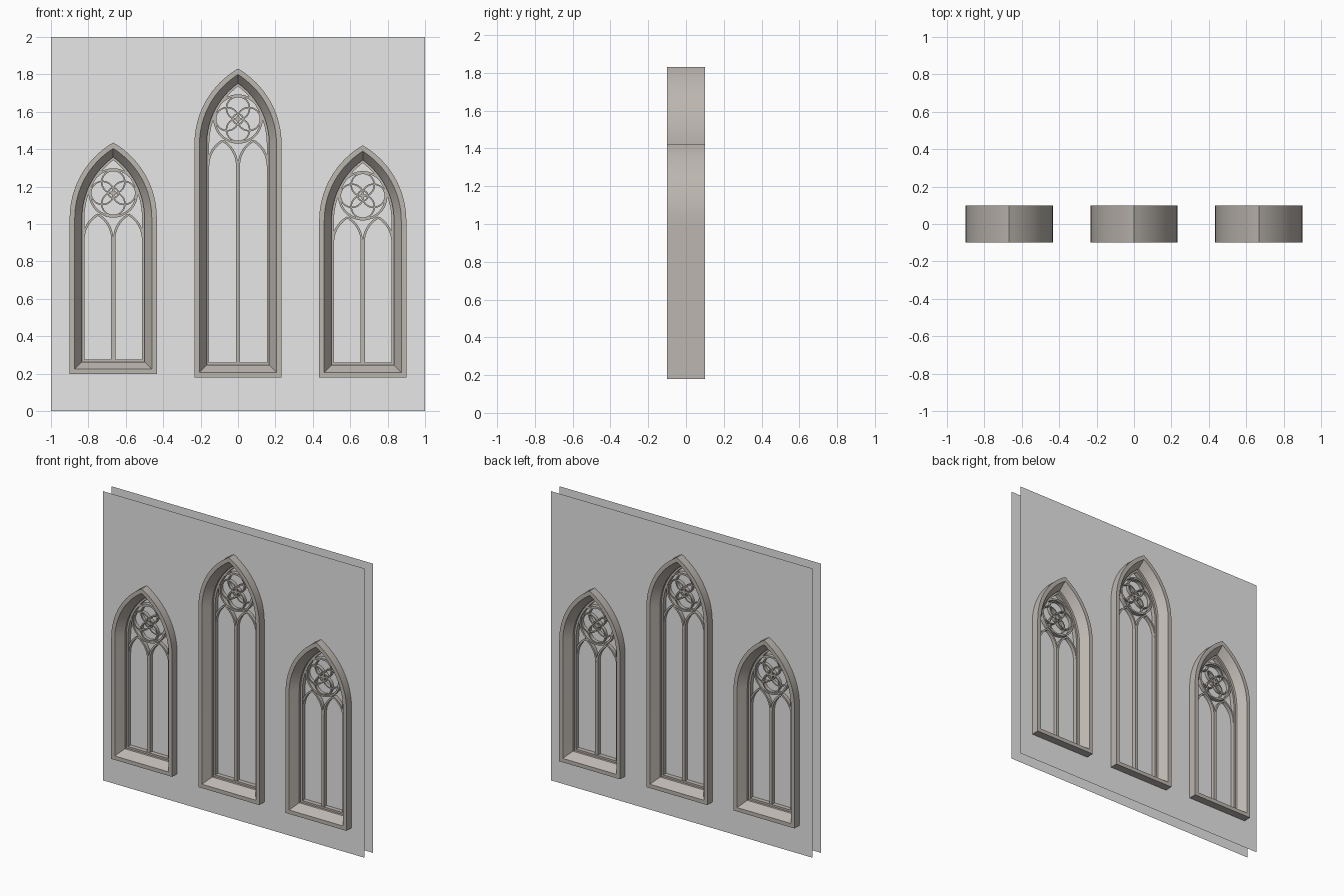
import bpy, bmesh, math
from mathutils import Vector

if "Cube" in bpy.data.objects:
    bpy.data.objects.remove(bpy.data.objects["Cube"])

W, R = 0.233, 0.466          # half width and radius of the pointed arch
HALF_GAP = 0.045             # the two wall sheets sit at +-this depth


def material(name, rgb):
    m = bpy.data.materials.new(name)
    m.diffuse_color = (*rgb, 1)
    m.use_nodes = True
    m.node_tree.nodes["Principled BSDF"].inputs["Base Color"].default_value = m.diffuse_color
    return m


WALL = material("wall_grey", (0.80, 0.80, 0.80))
STONE = material("warm_stone", (0.50, 0.465, 0.43))


def finish(bm, name, mat, smooth=True):
    me = bpy.data.meshes.new(name)
    bm.to_mesh(me)
    bm.free()
    ob = bpy.data.objects.new(name, me)
    bpy.context.collection.objects.link(ob)
    me.materials.append(mat)
    if smooth:
        bpy.ops.object.select_all(action='DESELECT')
        ob.select_set(True)
        bpy.context.view_layer.objects.active = ob
        bpy.ops.object.shade_smooth_by_angle(angle=math.radians(30))
    return ob


def outline(cx, bottom, spring, o, n=16):
    """Pointed-arch outline, moved inwards by o, as (x, z) points."""
    r, c = R - o, R - W
    top = math.acos(c / r)
    right = [(r * math.cos(top * i / n) - c, spring + r * math.sin(top * i / n))
             for i in range(n + 1)]
    pts = [(W - o, bottom + o)] + right
    pts += [(-x, z) for x, z in reversed(pts) if x > 1e-5]
    return [(cx + x, z) for x, z in pts]


def skin(bm, rings, closed=True):
    """Join a row of closed cross-sections with quads."""
    vs = [[bm.verts.new(p) for p in ring] for ring in rings]
    n, m = len(vs), len(vs[0])
    for i in range(n if closed else n - 1):
        a, b = vs[i], vs[(i + 1) % n]
        for j in range(m):
            k = (j + 1) % m
            bm.faces.new((a[j], a[k], b[k], b[j]))
    if not closed:
        bm.faces.new(vs[0])
        bm.faces.new(vs[-1])


def frame(bm, win, section):
    """Sweep a section of (inset, depth) points around the window outline."""
    loops = [[(x, y, z) for x, z in outline(*win, o)] for o, y in section]
    skin(bm, loops)


def bar(bm, path, width, depth, closed=False):
    """Flat stone bar along an (x, z) path."""
    p = [Vector(q) for q in path]
    n, rings = len(p), []
    for i in range(n):
        if closed:
            t = p[(i + 1) % n] - p[i - 1]
        else:
            t = p[min(i + 1, n - 1)] - p[max(i - 1, 0)]
        t.normalize()
        s = Vector((-t.y, t.x)) * width / 2
        a, b = p[i] + s, p[i] - s
        rings.append([(a.x, -depth, a.y), (b.x, -depth, b.y),
                      (b.x, depth, b.y), (a.x, depth, a.y)])
    skin(bm, rings, closed)


def circle(cx, cz, r, n=40):
    return [(cx + r * math.cos(2 * math.pi * i / n), cz + r * math.sin(2 * math.pi * i / n))
            for i in range(n)]


def flat_fill(loops, y):
    """Flat sheet bounded by the first loop, with the others as holes."""
    bm = bmesh.new()
    for lp in loops:
        vs = [bm.verts.new((x, y, z)) for x, z in lp]
        for i in range(len(vs)):
            bm.edges.new((vs[i - 1], vs[i]))
    bmesh.ops.triangle_fill(bm, edges=bm.edges[:], use_beauty=True, use_dissolve=False)
    for f in bm.faces:
        f.normal_update()
        if f.normal.y * (1 if y > 0 else -1) < 0:
            f.normal_flip()
    return bm


def build_window(label, win):
    cx, bottom, spring = win

    # outer frame: flat face, splay and inner reveal, same front and back
    bm = bmesh.new()
    half = [(0, -0.1), (0.027, -0.1), (0.066, -0.045)]
    frame(bm, win, half + [(o, -y) for o, y in reversed(half)])
    bmesh.ops.recalc_face_normals(bm, faces=bm.faces[:])
    finish(bm, label + "_window_frame", STONE)

    # tracery: jamb liner, mullion, two small arches, rose
    bm = bmesh.new()
    frame(bm, win, [(0.064, -0.03), (0.079, -0.03), (0.079, 0.03), (0.064, 0.03)])
    z0 = spring - 0.115
    bar(bm, [(cx, bottom + 0.075), (cx, z0)], 0.022, 0.026)
    span, n = 0.154, 12
    for side in (-1, 1):
        for flip in (0, 1):
            arc = []
            for i in range(n + 1):
                a = math.pi / 3 * i / n
                x = span * (1 - math.cos(a))
                x = span - x if flip else x
                arc.append((cx + side * (0.005 + x), z0 + span * math.sin(a)))
            bar(bm, arc, 0.012, 0.025)
    rz = spring + 0.134
    bar(bm, circle(cx, rz, 0.126, 48), 0.012, 0.028, True)
    bar(bm, circle(cx, rz, 0.027, 24), 0.008, 0.024, True)
    for i in range(4):
        a = math.pi / 2 * i
        bar(bm, circle(cx + 0.058 * math.cos(a), rz + 0.058 * math.sin(a), 0.062),
            0.008, 0.022, True)
    bmesh.ops.recalc_face_normals(bm, faces=bm.faces[:])
    finish(bm, label + "_window_tracery", STONE)

    # pane filling the opening
    finish(flat_fill([outline(*win, 0.07)], 0.0), label + "_window_pane", WALL, False)


# each window: centre x, bottom, height where the arch starts
windows = {
    "left": (-0.667, 0.197, 1.032),
    "middle": (0.0, 0.18, 1.427),
    "right": (0.667, 0.18, 1.017),
}
for label, win in windows.items():
    build_window(label, win)

# two thin wall sheets with the windows cut out
square = [(-1, 0), (1, 0), (1, 2), (-1, 2)]
for name, y in (("front_wall", -HALF_GAP), ("back_wall", HALF_GAP)):
    holes = [outline(*w, 0.004) for w in windows.values()]
    finish(flat_fill([square] + holes, y), name, WALL, False)
